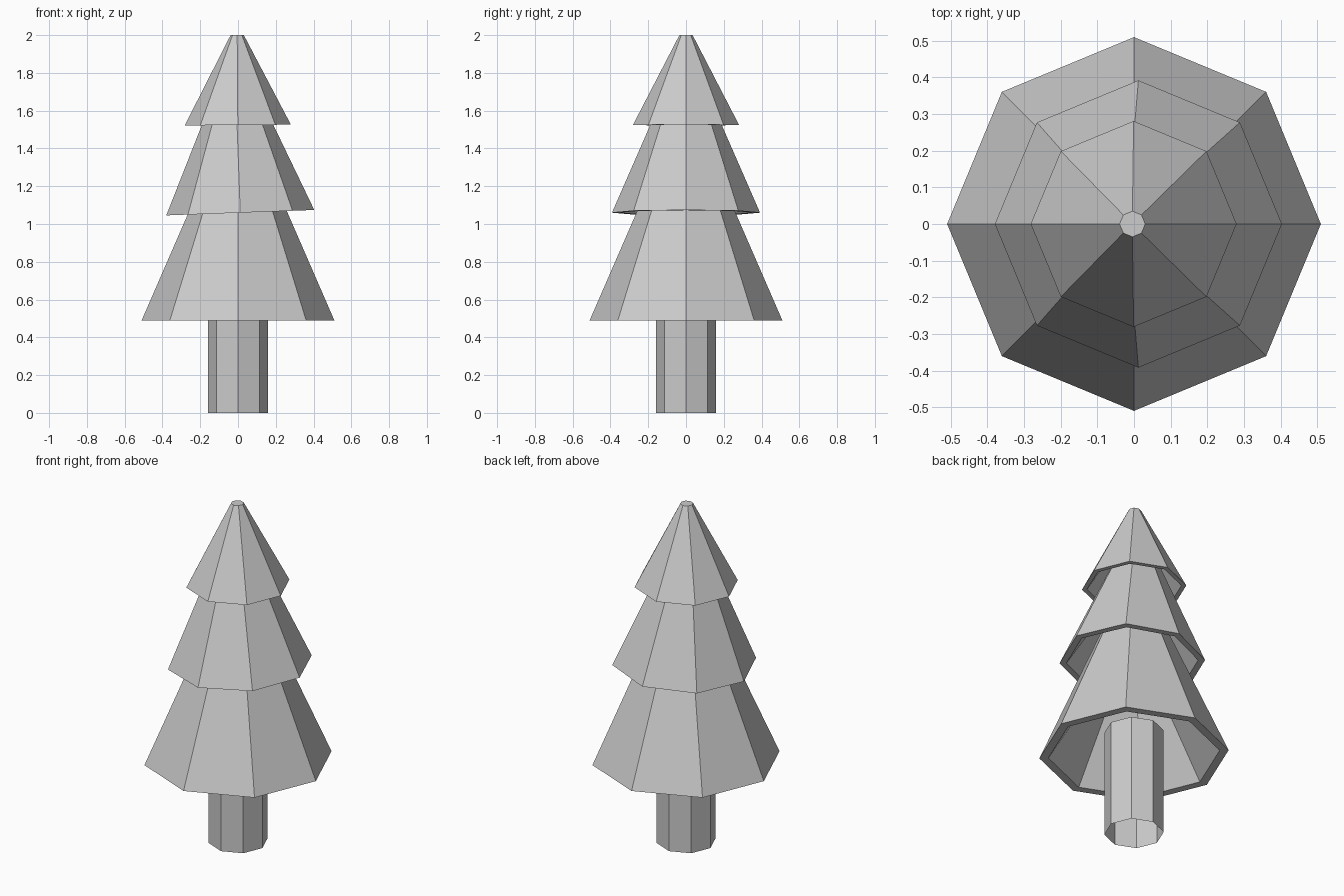
import bpy, bmesh, math

if "Cube" in bpy.data.objects:
    bpy.data.objects.remove(bpy.data.objects["Cube"])

SIDES = 8


def lathe(name, profile, location, tilt=0.0, cap_start=False, cap_end=False):
    """Octagonal flat-shaded solid from (radius, height) points."""
    bm = bmesh.new()
    rings = []
    for r, z in profile:
        angles = [2 * math.pi * i / SIDES for i in range(SIDES)]
        rings.append([bm.verts.new((r * math.cos(a), r * math.sin(a), z)) for a in angles])
    for lower, upper in zip(rings, rings[1:]):
        for i in range(SIDES):
            j = (i + 1) % SIDES
            bm.faces.new((lower[i], lower[j], upper[j], upper[i]))
    if cap_start:
        bm.faces.new(rings[0][::-1])
    if cap_end:
        bm.faces.new(rings[-1])
    if cap_start and cap_end:
        bmesh.ops.recalc_face_normals(bm, faces=bm.faces[:])
    mesh = bpy.data.meshes.new(name)
    bm.to_mesh(mesh)
    bm.free()
    obj = bpy.data.objects.new(name, mesh)
    bpy.context.collection.objects.link(obj)
    obj.location = location
    obj.rotation_euler.y = -math.radians(tilt)
    return obj


def branch_tier(name, radius, top_radius, height, location, tilt):
    """Cone of branches with a flat rim and a hollow underside."""
    profile = [
        (0.2 * radius, 1.13 * radius),   # top of the hollow
        (0.905 * radius, 0),             # inner edge of the rim
        (radius, 0),                     # outer edge of the rim
        (top_radius, height),            # tip
    ]
    return lathe(name, profile, location, tilt, cap_start=True, cap_end=True)


# Trunk: tube with open ends, reaching up into the lowest branches
lathe("trunk", [(0.16, 0), (0.16, 0.63)], (0, 0, 0))

# Three tiers of branches, the upper two leaning slightly
branch_tier("lower_branches", 0.51, 0.184, 0.75, (0, 0, 0.49), 0)
branch_tier("middle_branches", 0.392, 0.13, 0.60, (0.012, 0, 1.06), 2.1)
branch_tier("top_branches", 0.281, 0.035, 0.476, (-0.001, 0, 1.524), 0.4)
